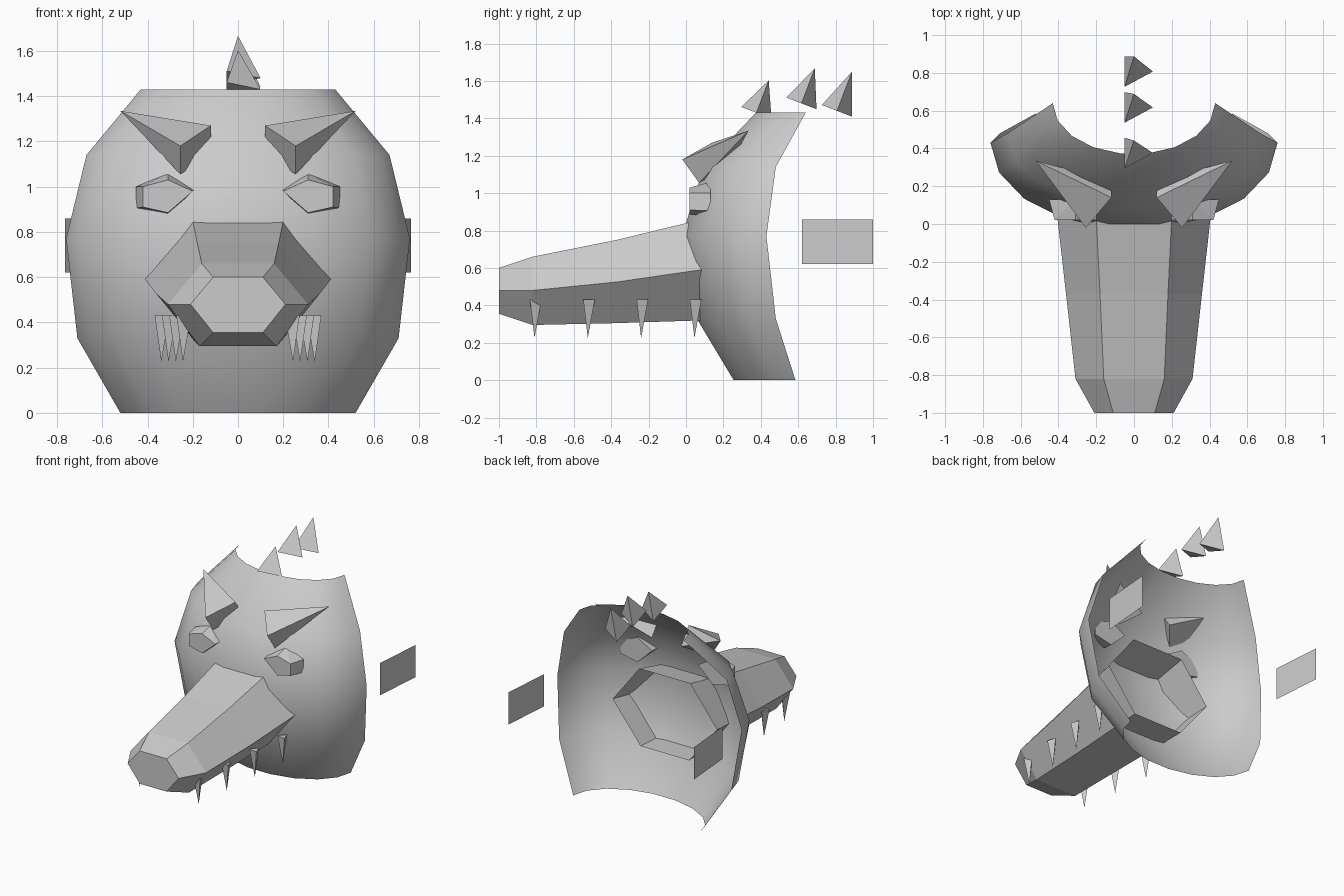
import bpy, bmesh, math
from mathutils import Vector, Matrix

cube = bpy.data.objects.get("Cube")
if cube:
    bpy.data.objects.remove(cube, do_unlink=True)

grey = bpy.data.materials.new("light_grey")
grey.use_nodes = True
grey.diffuse_color = (0.6, 0.6, 0.6, 1)
grey.node_tree.nodes["Principled BSDF"].inputs["Base Color"].default_value = grey.diffuse_color


def finish(name, bm, recalc=True):
    if recalc:
        bmesh.ops.recalc_face_normals(bm, faces=bm.faces[:])
    mesh = bpy.data.meshes.new(name)
    bm.to_mesh(mesh)
    bm.free()
    mesh.materials.append(grey)
    obj = bpy.data.objects.new(name, mesh)
    bpy.context.collection.objects.link(obj)
    return obj


def loft(name, rings, closed=False, cap_first=False, recalc=True):
    bm = bmesh.new()
    rows = [[bm.verts.new(p) for p in ring] for ring in rings]
    n = len(rows[0])
    for a, b in zip(rows, rows[1:]):
        for i in range(n if closed else n - 1):
            j = (i + 1) % n
            bm.faces.new((a[i], a[j], b[j], b[i]))
    if cap_first:
        bm.faces.new(rows[0])
    return finish(name, bm, recalc)


def hull(name, points):
    bm = bmesh.new()
    for p in points:
        bm.verts.new(p)
    bmesh.ops.convex_hull(bm, input=bm.verts[:])
    bmesh.ops.dissolve_limit(bm, angle_limit=math.radians(1), verts=bm.verts[:], edges=bm.edges[:])
    return finish(name, bm)


def spike(name, radius, height, matrix):
    # three-sided cone standing on its base centre
    bm = bmesh.new()
    bmesh.ops.create_cone(bm, cap_ends=True, segments=3, radius1=radius, radius2=0,
                          depth=height, matrix=Matrix.Translation((0, 0, height / 2)))
    corner = max((v.co for v in bm.verts if v.co.z < height / 2), key=lambda c: c.x)
    turn = Matrix.Rotation(-math.atan2(corner.y, corner.x), 4, 'Z')
    bmesh.ops.transform(bm, matrix=matrix @ turn, verts=bm.verts[:])
    return finish(name, bm)


def mirrored(obj):
    m = obj.modifiers.new("Mirror", 'MIRROR')
    m.use_axis[0] = True
    return obj


# Face shell: half-ellipse rows of height, half width, rim y, front y
rows = [(0, .52, .585, .25), (.33, .71, .48, .05), (.77, .76, .43, -.03),
        (1.14, .67, .48, .09), (1.43, .43, .64, .37)]
rings = []
for z, w, rim, front in rows:
    arc = [math.radians(180 + 20 * i) for i in range(10)]
    rings.append([(w * math.cos(a), rim + (rim - front) * math.sin(a), z) for a in arc])
shell = loft("face_shell", rings, recalc=False)
for p in shell.data.polygons:
    p.use_smooth = True

# Snout: hexagonal tube open at the back
# y, top half width, top z, side half width, side z, bottom half width, bottom z
sections = [(-1, .11, .60, .21, .48, .11, .355), (-.82, .16, .66, .31, .48, .17, .295),
            (-.37, .18, .75, .36, .525, .18, .305), (.25, .21, .90, .43, .615, .20, .325)]
rings = [[(tw, y, tz), (sw, y, sz), (bw, y, bz), (-bw, y, bz), (-sw, y, sz), (-tw, y, tz)]
         for y, tw, tz, sw, sz, bw, bz in sections]
loft("snout", rings, closed=True, cap_first=True)

# Teeth hanging along the snout
for i in range(4):
    place = (Matrix.Translation((.243 + .032 * i, -.81 + .285 * i, .43))
             @ Matrix.Rotation(math.radians(-40), 4, 'Z')
             @ Matrix.Scale(-1, 4, (0, 0, 1)))
    mirrored(spike(f"tooth_{i + 1}", .038, .205, place))

# Brows: slanted four-sided pyramids
tip, inner = Vector((.52, .335, 1.335)), Vector((.12, .14, 1.27))
ridge, low = Vector((.255, -.02, 1.18)), Vector((.255, .07, 1.055))
mirrored(hull("brow", [tip, inner, ridge, low, inner + low - ridge]))

# Eyes: tapered five-sided blocks
front = [(.42, 1.0), (.31, 1.03), (.2, .98), (.31, .885), (.42, .91)]
back = [(.45, 1.0), (.31, 1.06), (.19, .99), (.31, .875), (.45, .905)]
mirrored(hull("eye", [(x, .02, z) for x, z in front] + [(x, .13, z) for x, z in back]))

# Side plates floating behind the shell
mirrored(loft("side_plate", [[(.735, .62, z), (.765, 1, z)] for z in (.62, .86)], recalc=False))

# Crest spikes leaning back
for i, (y, z, h) in enumerate([(.376, 1.43, .185), (.617, 1.48, .2), (.807, 1.44, .225)]):
    lean = Matrix.Translation((0, y, z)) @ Matrix.Rotation(math.radians(-21), 4, 'X')
    spike(f"crest_spike_{i + 1}", .1, h, lean)
